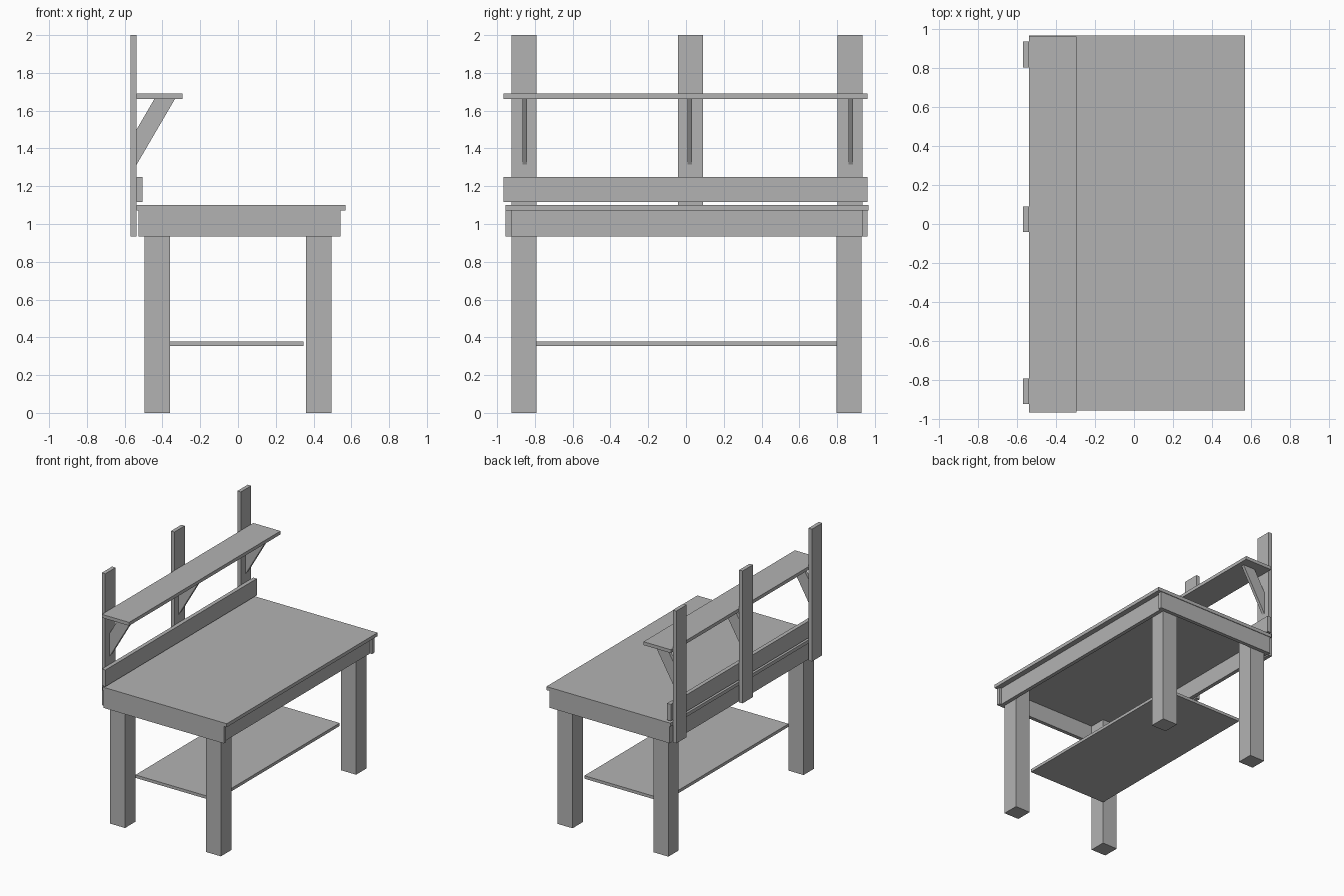
import bpy
import bmesh

cube = bpy.data.objects.get("Cube")
if cube:
    bpy.data.objects.remove(cube, do_unlink=True)

# Single plain grey finish
grey = bpy.data.materials.new("workbench grey")
grey.use_nodes = True
colour = (0.45, 0.45, 0.45, 1)
grey.diffuse_color = colour
grey.node_tree.nodes["Principled BSDF"].inputs["Base Color"].default_value = colour


def prism(name, profile, y0, y1):
    """Extrude an x-z profile from y0 to y1."""
    bm = bmesh.new()
    face = bm.faces.new([bm.verts.new((x, y0, z)) for x, z in profile])
    new = bmesh.ops.extrude_face_region(bm, geom=[face])["geom"]
    bmesh.ops.translate(bm, vec=(0, y1 - y0, 0),
                        verts=[v for v in new if isinstance(v, bmesh.types.BMVert)])
    bmesh.ops.recalc_face_normals(bm, faces=bm.faces)
    mesh = bpy.data.meshes.new(name)
    bm.to_mesh(mesh)
    bm.free()
    mesh.materials.append(grey)
    obj = bpy.data.objects.new(name, mesh)
    bpy.context.collection.objects.link(obj)
    return obj


def board(name, x, y, z):
    """Box between the given (low, high) pairs."""
    return prism(name, [(x[0], z[0]), (x[1], z[0]), (x[1], z[1]), (x[0], z[1])], *y)


APRON_Z = (0.934, 1.072)
LEG_Y = {"right": (-0.924, -0.791), "left": (0.798, 0.930)}
LEG_X = {"back": (-0.494, -0.36), "front": (0.36, 0.494)}

# Worktop and lower shelf
board("worktop", (-0.537, 0.568), (-0.955, 0.966), (1.072, 1.10))
board("lower_shelf", (-0.36, 0.347), (-0.791, 0.798), (0.353, 0.377))

# Legs
for side, y in LEG_Y.items():
    for row, x in LEG_X.items():
        board(f"{row}_{side}_leg", x, y, (0, 1.071))

# Aprons: end boards overlap the ends of the long boards
board("right_end_apron", (-0.528, 0.542), (-0.955, -0.925), APRON_Z)
board("left_end_apron", (-0.528, 0.542), (0.931, 0.961), APRON_Z)
board("long_apron_front", (0.494, 0.525), (-0.925, 0.931), APRON_Z)
board("long_apron_back", (-0.525, -0.494), (-0.925, 0.931), APRON_Z)

# Back uprights with a diagonal shelf bracket on each
bracket = [(-0.537, 1.50), (-0.442, 1.663), (-0.333, 1.663), (-0.537, 1.314)]
for label, post_y, brace_y in (("right", -0.857, -0.854),
                               ("middle", 0.024, 0.021),
                               ("left", 0.869, 0.872)):
    board(f"{label}_upright", (-0.568, -0.537),
          (post_y - 0.066, post_y + 0.066), (0.934, 2))
    prism(f"{label}_shelf_bracket", bracket, brace_y - 0.012, brace_y + 0.012)

# Upper shelf and backsplash board
board("upper_shelf", (-0.537, -0.294), (-0.966, 0.961), (1.663, 1.69))
board("backsplash", (-0.537, -0.505), (-0.966, 0.961), (1.116, 1.25))
